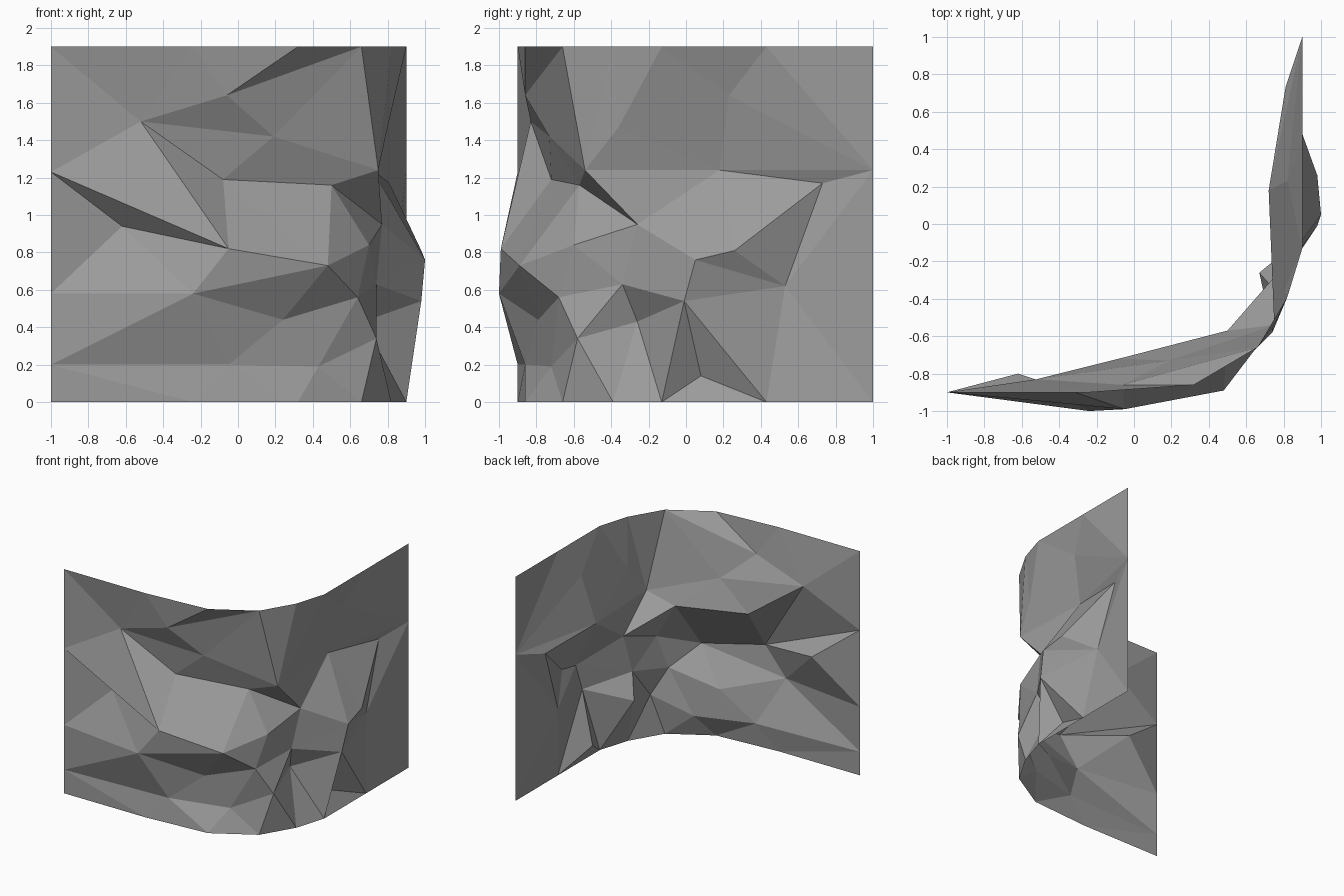
import bpy
from mathutils import Vector
from mathutils.geometry import delaunay_2d_cdt

cube = bpy.data.objects.get("Cube")
if cube:
    bpy.data.objects.remove(cube, do_unlink=True)

HEIGHT = 1.9

# Plain grey stone
stone = bpy.data.materials.new("grey stone")
stone.use_nodes = True
grey = (0.33, 0.33, 0.33, 1.0)
stone.diffuse_color = grey
stone.node_tree.nodes["Principled BSDF"].inputs["Base Color"].default_value = grey

points = {}

# Curved plan of the wall, shared by the flat bottom and top rims
plan = [(-1, -.9), (-.24, -.9), (.32, -.86), (.66, -.66),
        (.82, -.39), (.9, -.13), (.9, .43), (.9, 1)]
for i, (x, y) in enumerate(plan):
    points[f"bottom{i}"] = (x, y, 0)
    points[f"top{i}"] = (x, y, HEIGHT)

# Break points on the two upright ends
for name, z in (("end_low", .2), ("end_mid", .58), ("end_high", .95), ("end_upper", 1.23)):
    points[name] = (*plan[0], z)
points["far_end"] = (*plan[-1], 1.24)

# Rock corners on the front part of the wall
points.update(
    foot_a=(-.05, -.86, .2), foot_b=(.43, -.72, .19),
    under_a=(-.24, -1, .58), under_b=(.24, -.79, .44),
    hollow=(-.62, -.8, .94),
    ledge_a=(-.05, -.99, .82), ledge_b=(.48, -.89, .73),
    shelf_a=(-.52, -.83, 1.5), shelf_b=(-.08, -.72, 1.19), shelf_c=(.5, -.57, 1.16),
    brow=(-.06, -.86, 1.64), dent=(.19, -.73, 1.42),
)
# Rock corners around the bend
points.update(
    bend_foot=(.74, -.58, .34), bend_low=(.64, -.68, .56), bend_mid=(.7, -.6, .84),
    bend_top=(.75, -.54, 1.24), notch=(.77, -.26, .95),
    crack_low=(.67, -.26, .43), crack_top=(.74, -.34, .63), neck=(.8, -.36, 1.47),
)
# Rock corners on the side part of the wall
points.update(
    side_foot=(.82, .08, .14), bulge_low=(.98, -.01, .54), bulge_mid=(1, .05, .76),
    bulge_high=(.98, .26, .81), side_hollow=(.83, .53, .62),
    slab_in=(.72, .18, 1.24), slab_out=(.81, .73, 1.17), side_brow=(.82, .23, 1.64),
)

# Ridges and creases that the facets must follow
ridges = [
    "end_low foot_a foot_b under_b under_a foot_a bottom1",
    "end_low under_a end_mid",
    "end_high hollow ledge_a end_upper shelf_a top0",
    "hollow end_upper",
    "hollow under_a ledge_a ledge_b under_a",
    "shelf_b shelf_a ledge_a shelf_b shelf_c ledge_b under_b bend_low",
    "shelf_a dent shelf_b",
    "shelf_c bend_top notch shelf_c",
    "ledge_b bend_mid notch",
    "bottom2 foot_b bend_foot",
    "bottom3 bend_foot bend_low bend_mid",
    "ledge_b bend_low",
    "top1 brow dent bend_top top4",
    "top2 brow top3 dent",
    "top3 bend_top",
    "bottom4 crack_low crack_top notch slab_in bend_top neck",
    "top4 neck side_brow far_end",
    "notch bulge_mid bulge_high slab_out slab_in far_end slab_out",
    "crack_top bulge_mid bulge_low crack_low",
    "bulge_mid slab_in bulge_high side_hollow slab_out",
    "bulge_low side_hollow bottom6 bulge_low bottom5",
    "bottom5 side_foot bottom6",
    "side_foot bulge_low",
    "side_brow top6 far_end",
]

# Unroll the wall to the plane, fill it with facets, then fold it back
names = list(points)
index = {name: i for i, name in enumerate(names)}
flat = [Vector((x + y, z)) for x, y, z in points.values()]
edges = set()
for ridge in ridges:
    chain = [index[name] for name in ridge.split()]
    edges.update(tuple(sorted(pair)) for pair in zip(chain, chain[1:]))
result = delaunay_2d_cdt(flat, list(edges), [], 0, 1e-5)
faces, sources = result[2], result[3]
corners = [points[names[src[0]]] for src in sources if src]
assert len(corners) == len(sources)

mesh = bpy.data.meshes.new("cliff_wall")
mesh.from_pydata(corners, [], faces)
mesh.materials.append(stone)
mesh.shade_flat()
mesh.update()
wall = bpy.data.objects.new("cliff_wall", mesh)
bpy.context.collection.objects.link(wall)
